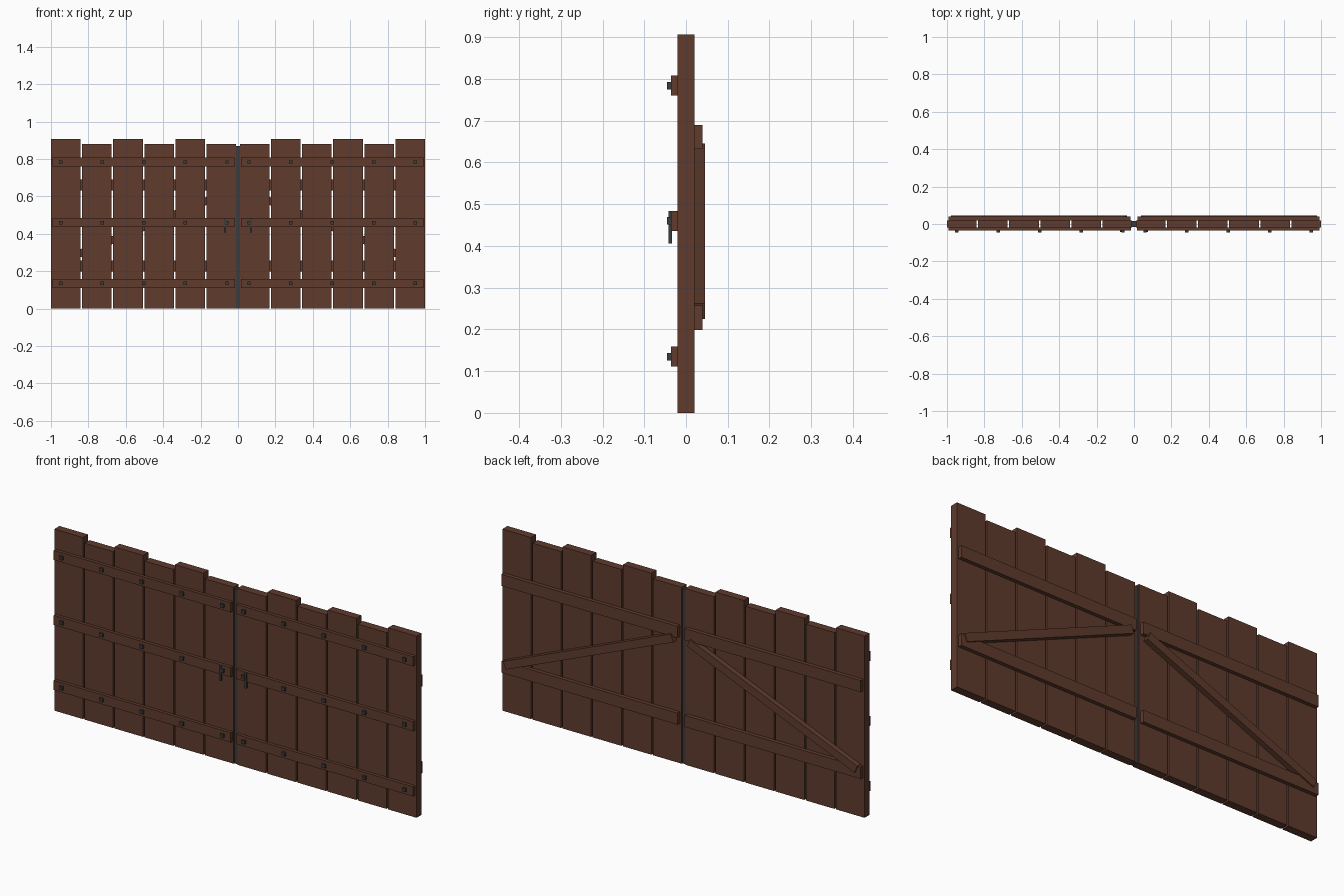
import bpy, math
from mathutils import Matrix, Vector

if "Cube" in bpy.data.objects:
    bpy.data.objects.remove(bpy.data.objects["Cube"])


def material(name, color):
    m = bpy.data.materials.new(name)
    m.diffuse_color = (*color, 1)
    m.use_nodes = True
    m.node_tree.nodes["Principled BSDF"].inputs["Base Color"].default_value = m.diffuse_color
    return m


WOOD = material("dark brown wood", (0.115, 0.044, 0.027))
METAL = material("dark grey iron", (0.045, 0.045, 0.048))

CUBE_FACES = [(0, 1, 3, 2), (4, 6, 7, 5), (0, 4, 5, 1),
              (2, 3, 7, 6), (0, 2, 6, 4), (1, 5, 7, 3)]


def box(name, x, y, z, mat, angle=0.0):
    """Box from (min, max) ranges, optionally turned about y at its centre."""
    c = Vector(((x[0] + x[1]) / 2, (y[0] + y[1]) / 2, (z[0] + z[1]) / 2))
    rot = Matrix.Rotation(angle, 3, 'Y')
    verts = [c + rot @ (Vector((a, b, d)) - c)
             for a in sorted(x) for b in sorted(y) for d in sorted(z)]
    mesh = bpy.data.meshes.new(name)
    mesh.from_pydata(verts, [], CUBE_FACES)
    mesh.materials.append(mat)
    ob = bpy.data.objects.new(name, mesh)
    bpy.context.collection.objects.link(ob)
    return ob


for side, s in (("left", -1), ("right", 1)):
    # vertical planks, alternately tall and short from the outer edge
    for i in range(6):
        outer = 1.0 - i * 0.1664
        top = 0.906 if i % 2 == 0 else 0.88
        box(f"{side}_plank_{i + 1}", (s * outer, s * (outer - 0.158)),
            (-0.02, 0.02), (0, top), WOOD)

    # front rails with square bolts
    for j, z in enumerate((0.135, 0.46, 0.784)):
        box(f"{side}_front_rail_{j + 1}", (s * 0.015, s * 0.992),
            (-0.036, -0.02), (z - 0.024, z + 0.024), WOOD)
        for k in range(5):
            bx = s * (0.059 + 0.2222 * k)
            box(f"{side}_bolt_{j + 1}_{k + 1}", (bx - 0.009, bx + 0.009),
                (-0.046, -0.036), (z - 0.009, z + 0.009), METAL)

    # back rails
    for j, z in enumerate((0.228, 0.661)):
        box(f"{side}_back_rail_{j + 1}", (s * 0.02, s * 0.992),
            (0.02, 0.039), (z - 0.029, z + 0.029), WOOD)

    # diagonal back brace, high at the centre and low at the outside
    a, b = Vector((s * 0.045, 0.627)), Vector((s * 0.97, 0.243))
    mid, half = (a + b) / 2, (b - a).length / 2
    box(f"{side}_back_brace", (mid.x - half, mid.x + half), (0.02, 0.046),
        (mid.y - 0.02, mid.y + 0.02), WOOD,
        s * math.atan2(a.y - b.y, abs(b.x - a.x)))

    # pull handle
    box(f"{side}_handle", (s * 0.065, s * 0.075), (-0.042, -0.034),
        (0.406, 0.484), METAL)

# iron strip between the two leaves
box("centre_strip", (-0.01, 0.01), (-0.015, 0.015), (0, 0.87), METAL)
